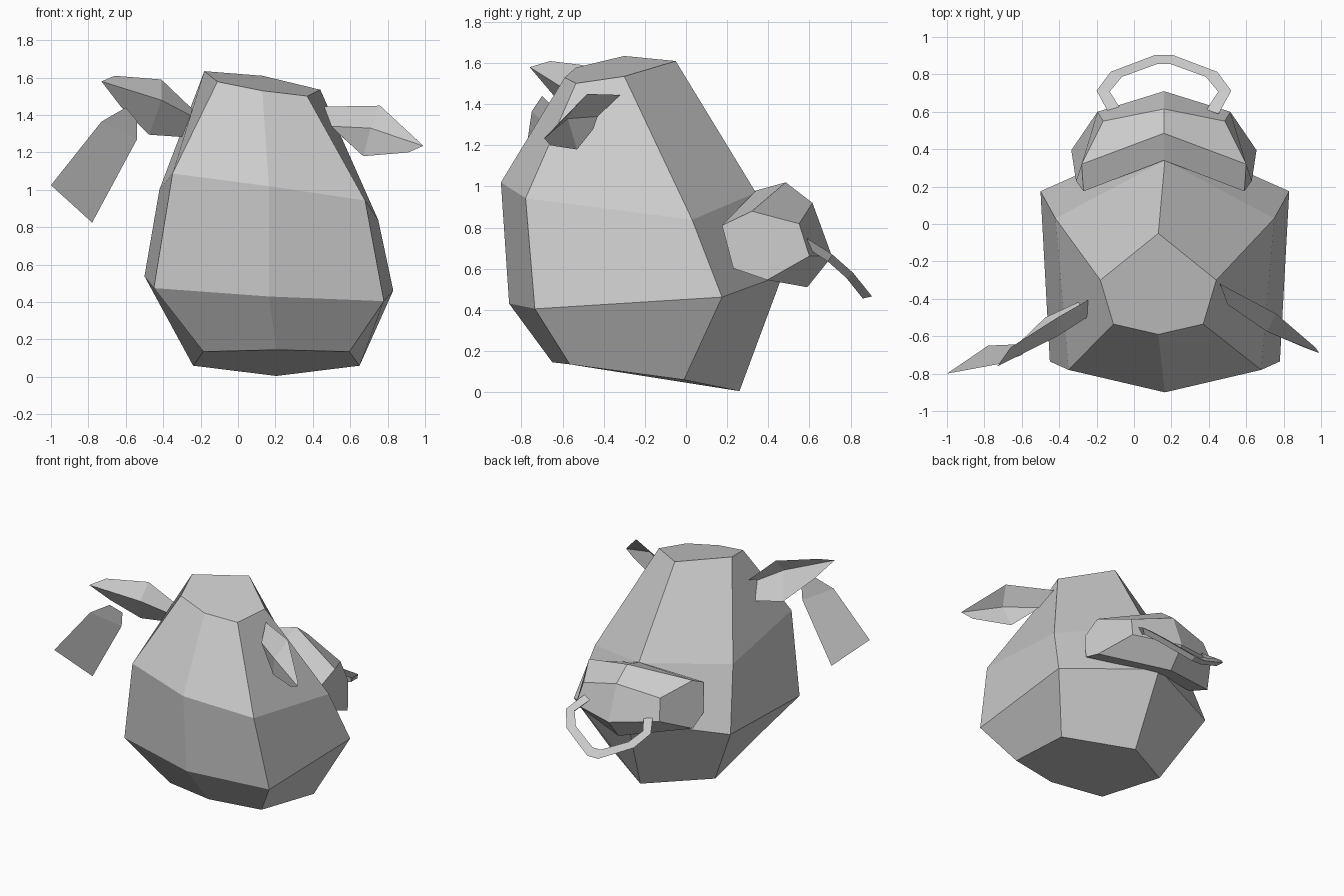
import bpy
import bmesh
from mathutils import Vector

old_cube = bpy.data.objects.get("Cube")
if old_cube:
    bpy.data.objects.remove(old_cube, do_unlink=True)

# Single plain material shared by every part
grey = bpy.data.materials.new("plain_grey")
grey.use_nodes = True
colour = (0.6, 0.6, 0.6, 1)
grey.diffuse_color = colour
grey.node_tree.nodes["Principled BSDF"].inputs["Base Color"].default_value = colour


def make_part(name, points, faces, closed=True):
    """Turn points and faces into a flat shaded object."""
    bm = bmesh.new()
    verts = [bm.verts.new(point) for point in points]
    for face in faces:
        bm.faces.new([verts[index] for index in face])
    if closed:
        bmesh.ops.recalc_face_normals(bm, faces=bm.faces)
    mesh = bpy.data.meshes.new(name)
    bm.to_mesh(mesh)
    bm.free()
    mesh.materials.append(grey)
    part = bpy.data.objects.new(name, mesh)
    bpy.context.collection.objects.link(part)
    return part


def loft(name, loops):
    """Bridge equal closed loops and cap both ends."""
    count = len(loops[0])
    points = [point for loop in loops for point in loop]
    faces = [list(range(count)), list(range(len(points) - count, len(points)))]
    for row in range(len(loops) - 1):
        start = row * count
        for i in range(count):
            j = (i + 1) % count
            faces.append((start + i, start + j, start + count + j, start + count + i))
    return make_part(name, points, faces)


def tilted(centre, tilt, width, y, z):
    """Place a point off the middle line, leaning with the head."""
    return (centre + width, y, z - tilt * width)


def head_ring(centre, tilt, front, front_corner, back_corner, back):
    """Six sided ring, mirrored about its own middle line."""
    half = [front_corner, back_corner]
    left = [tilted(centre, tilt, *corner) for corner in half]
    right = [tilted(centre, tilt, -w, y, z) for w, y, z in reversed(half)]
    return [(centre, *front)] + left + [(centre, *back)] + right


# Head: four stacked rings from crown to chin
loft("head", [
    head_ring(0.13, 0.16, (-0.59, 1.53), (0.24, -0.535, 1.54),
              (0.31, -0.3, 1.585), (-0.05, 1.61)),
    head_ring(0.165, 0.14, (-0.9, 1.02), (0.515, -0.78, 1.015),
              (0.585, 0.03, 0.92), (0.34, 0.97)),
    head_ring(0.165, 0.057, (-0.86, 0.43), (0.615, -0.735, 0.44),
              (0.665, 0.175, 0.5), (0.47, 0.57)),
    head_ring(0.205, 0, (-0.65, 0.145), (0.39, -0.565, 0.135),
              (0.445, -0.01, 0.06), (0.26, 0.005)),
])

# Muzzle: side profile, middle profile, mirrored side profile
muzzle_side = [(0.43, 0.175, 0.845), (0.44, 0.32, 0.915), (0.325, 0.55, 0.845),
               (0.355, 0.6, 0.69), (0.495, 0.395, 0.585), (0.47, 0.23, 0.64)]
muzzle_middle = [(0.34, 0.98), (0.485, 1.02), (0.615, 0.92),
                 (0.71, 0.66), (0.59, 0.51), (0.45, 0.55)]
loft("muzzle", [
    [tilted(0.16, 0.08, w, y, z) for w, y, z in muzzle_side],
    [(0.16, y, z) for y, z in muzzle_middle],
    [tilted(0.16, 0.08, -w, y, z) for w, y, z in muzzle_side],
])

# Ears: folded leaves, outline first, then the crease from root to middle
EAR_FACES = [(0, 1, 8, 7), (1, 2, 3, 8), (8, 3, 4, 5), (7, 8, 5, 6)]
left_ear = [
    (0.46, -0.32, 1.445), (0.76, -0.48, 1.45), (0.97, -0.66, 1.255),
    (0.99, -0.69, 1.235), (0.91, -0.66, 1.2), (0.67, -0.53, 1.18),
    (0.56, -0.45, 1.28), (0.5, -0.43, 1.34), (0.71, -0.575, 1.33),
]
right_ear = [
    (-0.2, -0.38, 1.39), (-0.41, -0.5, 1.59), (-0.66, -0.66, 1.61),
    (-0.73, -0.76, 1.58), (-0.63, -0.65, 1.45), (-0.475, -0.5, 1.295),
    (-0.26, -0.4, 1.28), (-0.22, -0.48, 1.38), (-0.41, -0.6, 1.48),
]
make_part("left_ear", left_ear, EAR_FACES, closed=False)
make_part("right_ear", right_ear, [face[::-1] for face in EAR_FACES], closed=False)

# Ear tag hanging from the right ear
make_part("ear_tag", [
    (-0.6, -0.7, 1.44), (-0.73, -0.75, 1.365), (-1, -0.8, 1.025),
    (-0.78, -0.65, 0.825), (-0.54, -0.64, 1.27), (-0.54, -0.63, 1.37),
], [(0, 1, 4, 5), (1, 2, 3, 4)], closed=False)

# Nose ring: three sided tube along a mirrored open arc
half_arc = [(0.26, 0.6, 0.74), (0.325, 0.71, 0.67), (0.255, 0.8, 0.59), (0.04, 0.88, 0.49)]
arc = half_arc + [(-w, y, z) for w, y, z in reversed(half_arc)]
path = [Vector((0.16 + w, y, z)) for w, y, z in arc]
hub = Vector((0.16, 0.69, 0.68))
drop = Vector((0, -0.02, -0.035))
sections = []
for point in path:
    outward = (point - hub).normalized() * 0.035
    sections.append([point + outward, point - outward, point + drop])
loft("nose_ring", sections)
